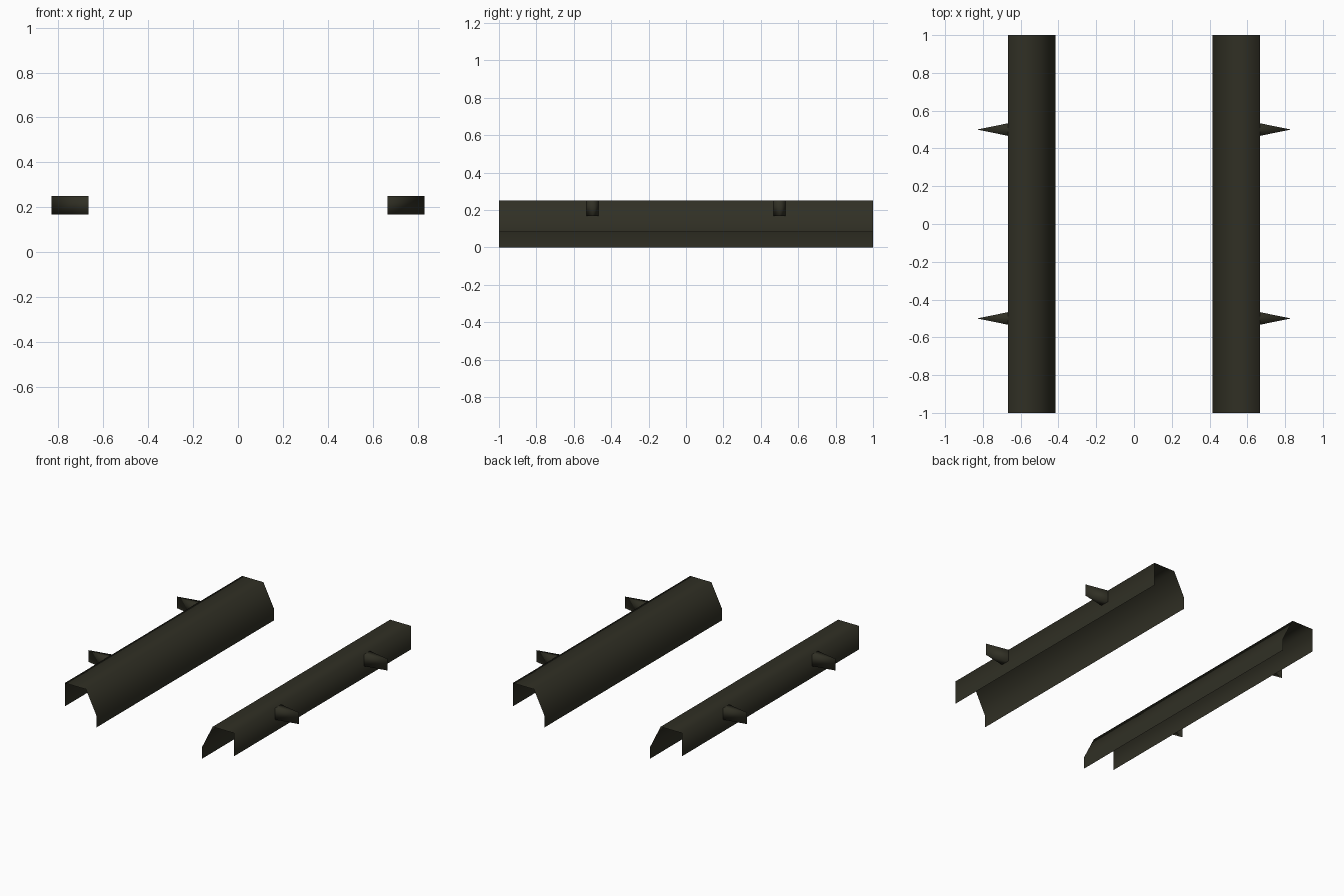
import bpy

if "Cube" in bpy.data.objects:
    bpy.data.objects.remove(bpy.data.objects["Cube"])

mat = bpy.data.materials.new("dark olive")
mat.diffuse_color = (0.030, 0.029, 0.018, 1)
mat.use_nodes = True
mat.node_tree.nodes["Principled BSDF"].inputs["Base Color"].default_value = mat.diffuse_color


def build(name, verts, faces, side):
    """Make a smooth mesh; side -1 mirrors it across x and flips the winding."""
    me = bpy.data.meshes.new(name)
    me.from_pydata([(x * side, y, z) for x, y, z in verts], [],
                   [f if side > 0 else f[::-1] for f in faces])
    me.materials.append(mat)
    for p in me.polygons:
        p.use_smooth = True
    ob = bpy.data.objects.new(name, me)
    bpy.context.collection.objects.link(ob)
    return ob


# Open sheet cross-section (x, z), from inner lip over the top to outer lip
profile = [(0.4167, 0), (0.4167, 0.0833), (0.5, 0.25), (0.6667, 0.25), (0.6667, 0.0833)]
n = len(profile)

for side, label in ((1, "right"), (-1, "left")):
    # Folded rail cover
    verts = [(x, y, z) for y in (-1, 1) for x, z in profile]
    faces = [(i, i + 1, n + i + 1, n + i) for i in range(n - 1)]
    build(label + "_rail_cover", verts, faces, side)

    # Wedge-shaped fins on the outer wall
    for y0, end in ((-0.5, "front"), (0.5, "back")):
        tri = [(0.6667, y0 - 0.0333), (0.83, y0), (0.6667, y0 + 0.0333)]
        verts = [(x, y, z) for z in (0.1667, 0.25) for x, y in tri]
        faces = [(0, 1, 4, 3), (1, 2, 5, 4), (3, 4, 5), (2, 1, 0)]
        build(f"{label}_{end}_fin", verts, faces, side)
